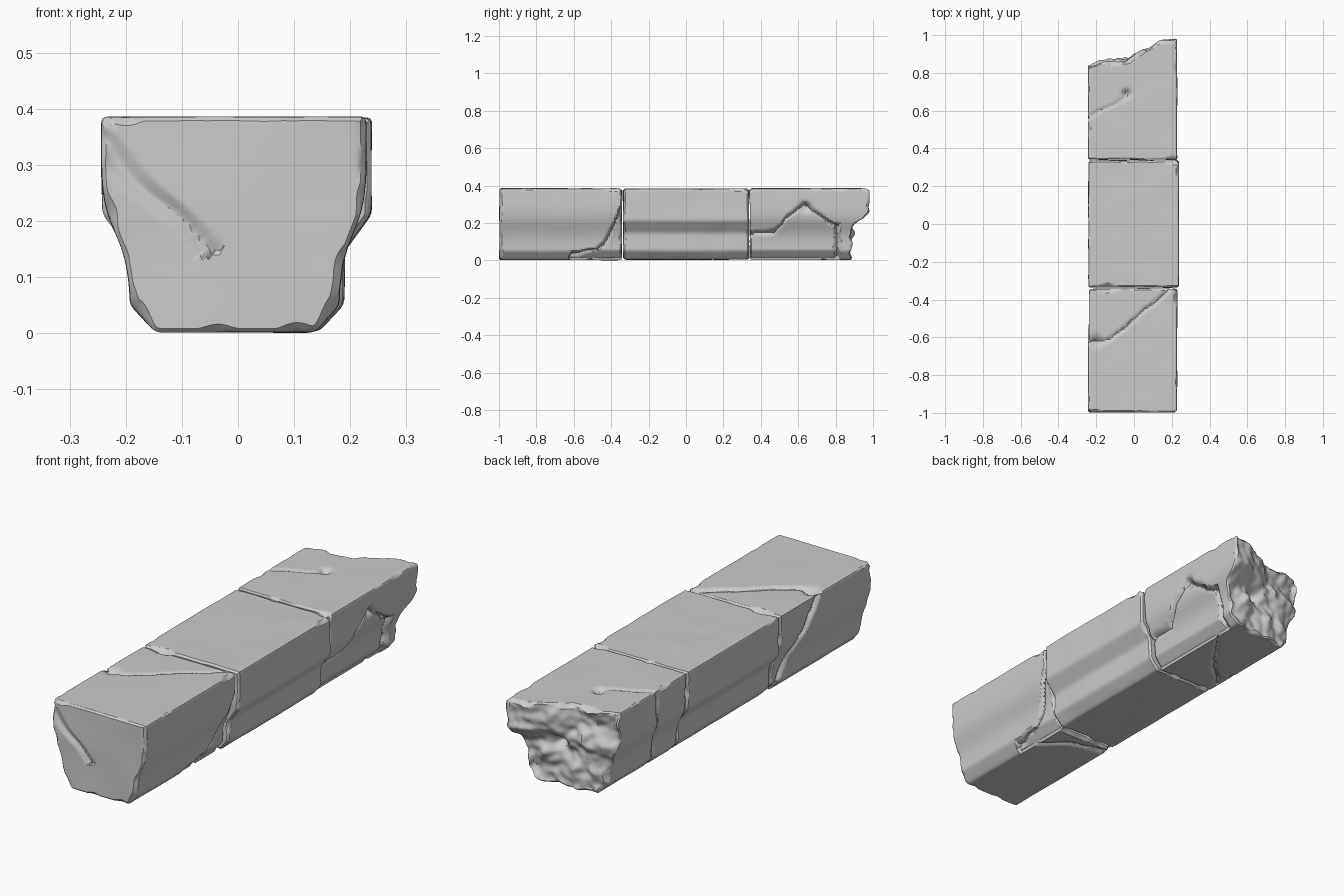
import bpy, bmesh, math
from mathutils import Vector, noise

if "Cube" in bpy.data.objects:
    bpy.data.objects.remove(bpy.data.objects["Cube"])

HALF = [(0, 0), (0.148, 0), (0.194, 0.05), (0.196, 0.145), (0.245, 0.212), (0.245, 0.387), (0, 0.387)]
STEP = 0.009


def lin(pts, t):
    """Piecewise linear lookup."""
    if t <= pts[0][0]:
        return pts[0][1]
    for (a, u), (b, v) in zip(pts, pts[1:]):
        if t <= b:
            return u + (v - u) * (t - a) / (b - a)
    return pts[-1][1]


def nz(x, y, z, f):
    return noise.noise(Vector((x, y, z)) * f)


def groove(d, width, depth):
    return depth * max(0.0, 1 - abs(d) / width)


def profile(right, soft):
    """Closed, finely divided cross-section with softened corners."""
    pts = [(x * right, z) for x, z in HALF] + [(-x, z) for x, z in reversed(HALF[1:-1])]
    out = []
    for a, b in zip(pts, pts[1:] + pts[:1]):
        a, b = Vector(a), Vector(b)
        n = max(1, math.ceil((b - a).length / STEP))
        out += [a.lerp(b, i / n) for i in range(n)]
    for k in range(max(2, soft)):
        out = [p if (k >= 2 and not 0.08 < p.y < 0.3) else
               p * 0.5 + (out[i - 1] + out[(i + 1) % len(out)]) * 0.25 for i, p in enumerate(out)]
    return out


def block(name, start, end, right, soft, worn, detail, chips):
    """Loft the section between two end surfaces, wear the edges, carve cracks."""
    prof = profile(right, soft)
    N = len(prof)
    norms = []
    for i in range(N):
        t = prof[(i + 1) % N] - prof[i - 1]
        norms.append(Vector((t.y, 0, -t.x)).normalized())
    M = 72
    ts = [0, .006, .013, .022] + [.034 + .932 * i / M for i in range(M + 1)] + [.978, .987, .994, 1]
    bm = bmesh.new()
    rings = []
    for t in ts:
        ring = []
        for i, (q, n) in enumerate(zip(prof, norms)):
            a, b = start(q.x, q.y), end(q.x, q.y)
            y = a + (b - a) * t
            p = Vector((q.x, y, q.y))
            # worn rim at both ends
            e = min(y - a, b - y)
            rim = worn + 0.02 * max(0, nz(q.x, a if t < .5 else b, q.y, 14))
            inset = max(0, rim - e)
            # chipped long edges
            inset += detail(p, n) + 0.0015 * (1 + nz(q.x, y, q.y, 5))
            p -= n * inset
            for s in (-1, 1):
                k = Vector((s * .7071, 0, .7071))
                corner = Vector((s * .245 * (right if s > 0 else 1), y, .387))
                cut = 0.006 + 0.022 * max(0, nz(s * 3, y, 1, 9) - .1)
                over = (p - corner).dot(k) + cut
                if over > 0:
                    p -= k * over
            ring.append(bm.verts.new(p))
        rings.append(ring)

    def bridge(r1, r2):
        for i in range(N):
            j = (i + 1) % N
            bm.faces.new((r1[i], r1[j], r2[j], r2[i]))

    for r1, r2 in zip(rings, rings[1:]):
        bridge(r1, r2)
    # end caps from shrinking rings
    mid, K = Vector((0, 0, 0.2)), 22
    for edge, surf in ((rings[0], start), (rings[-1], end)):
        prev = edge
        for k in range(1, K):
            f = 1 - k / K
            cur = []
            for v in edge:
                x, z = v.co.x * f, mid.z + (v.co.z - mid.z) * f
                cur.append(bm.verts.new((x, surf(x, z), z)))
            bridge(prev, cur)
            prev = cur
        bm.faces.new(prev)
    # broken corners flattened onto planes
    for point, normal in chips:
        n = Vector(normal).normalized()
        for v in bm.verts:
            over = (v.co - Vector(point)).dot(n) + 0.005 * nz(*v.co, 18)
            if over > 0:
                v.co -= n * over
    for v in bm.verts:
        v.co.z = max(0, v.co.z)
    bmesh.ops.recalc_face_normals(bm, faces=bm.faces)
    me = bpy.data.meshes.new(name)
    bm.to_mesh(me)
    bm.free()
    ob = bpy.data.objects.new(name, me)
    bpy.context.collection.objects.link(ob)
    return ob


# end surfaces
def front_face(x, z):
    crease = x + z - 0.1 + 0.02 * nz(x, 0, z, 9)
    y = -1 + 0.003 * (1 + nz(x, 2, z, 6))
    if x < -0.03 and z > 0.14:
        y += groove(crease, 0.035, 0.012)
    return y


def joint(y, seed):
    return lambda x, z: y + 0.004 * nz(x, seed, z, 10)


def broken_end(x, z):
    top = lin([(-.245, .835), (-.05, .865), (.05, .915), (.23, .99)], x)
    low = lin([(-.2, .845), (.2, .89)], x)
    w = min(1, max(0, (z - .18) / .09))
    w = w * w * (3 - 2 * w)
    rough = .035 * nz(x, 5, z, 11) + .012 * nz(x, 8, z, 28)
    hole = .05 * math.exp(-((x - .03) ** 2 + (z - .2) ** 2) / .0012)
    return min(1, low + (top - low) * w + rough - hole)


# cracks
def front_detail(p, n):
    d = 0
    wob = 0.012 * nz(*p, 16)
    if n.z > .7:
        c = p.y - lin([(-.25, -.63), (-.12, -.61), (-.02, -.52), (.2, -.34)], p.x) + wob
        d += groove(c, .018, .012) + (.005 if c > 0 else 0)
        d += .018 * math.exp(-((p.x + .2) ** 2 + (p.y + .62) ** 2) / .0008)
    elif n.x < -.3:
        c = p.y - lin([(0, -.37), (.15, -.44), (.385, -.62)], p.z) + wob
        d += groove(c, .018, .018) + (.006 if c > 0 else 0)
    elif n.x > .3:
        c = p.z - lin([(-.62, .03), (-.48, .05), (-.42, .12), (-.38, .2), (-.35, .28)], p.y) + wob
        if p.y > -.62:
            d += groove(c, .018, .015) + (.012 if c < 0 else 0)
    elif n.z < -.7:
        c = p.y - lin([(-.2, -.36), (.03, -.42), (.2, -.58)], p.x) + wob
        d += groove(c, .018, .014)
    return d


def back_detail(p, n):
    d = 0
    wob = 0.012 * nz(*p, 16)
    if n.z > .7:
        c = p.y - lin([(-.245, .57), (-.15, .61), (-.04, .67)], p.x) + wob
        if p.x < -.03:
            d += groove(c, .018, .006)
        d += .025 * math.exp(-((p.x + .04) ** 2 + (p.y - .69) ** 2) / .0004)
    elif n.x > .3:
        c = p.z - lin([(.34, .14), (.47, .15), (.54, .23), (.63, .3), (.7, .26), (.81, .17)], p.y) + wob
        if p.y < .81:
            d += groove(c, .018, .012) + (.012 if c < 0 else 0)
        if p.z < .2:
            d += groove(p.y - .81 + wob, .02, .02)
        d += .02 * math.exp(-((p.y - .64) ** 2 + (p.z - .285) ** 2) / .0006)
    elif n.x < -.3:
        d += groove(p.y - .56 - .15 * (p.z - .385) + wob, .016, .01)
    elif n.z < -.7:
        d += groove(p.y - lin([(-.15, .4), (0, .55), (.16, .78)], p.x) + wob, .018, .012)
    return d


def middle_detail(p, n):
    return 0.002 * (1 + nz(*p, 8))


# three stones of the broken beam
stones = [
    block("front_stone", front_face, joint(-.343, 1), .94, 60, .007, front_detail,
          [((.12, -1, .012), (.45, -.7, -.8)), ((-.17, -1, .012), (-.4, -.6, -.8)),
           ((-.215, -1, .375), (-.6, -.7, .5)), ((0, -1, .375), (0, -.7, .7)),
           ((.215, -1, .2), (.8, -.6, 0)), ((.19, -.343, .03), (.7, .6, -.5))]),
    block("middle_stone", joint(-.335, 2), joint(.336, 3), .985, 0, .008, middle_detail,
          [((-.235, .336, .375), (-.6, .5, .6)), ((.17, -.335, .015), (.6, -.5, -.6))]),
    block("back_stone", joint(.342, 4), broken_end, .94, 40, .006, back_detail, []),
]
for ob in bpy.context.selected_objects:
    ob.select_set(False)
for ob in stones:
    ob.select_set(True)
bpy.context.view_layer.objects.active = stones[0]
bpy.ops.object.shade_smooth_by_angle(angle=math.radians(32))
